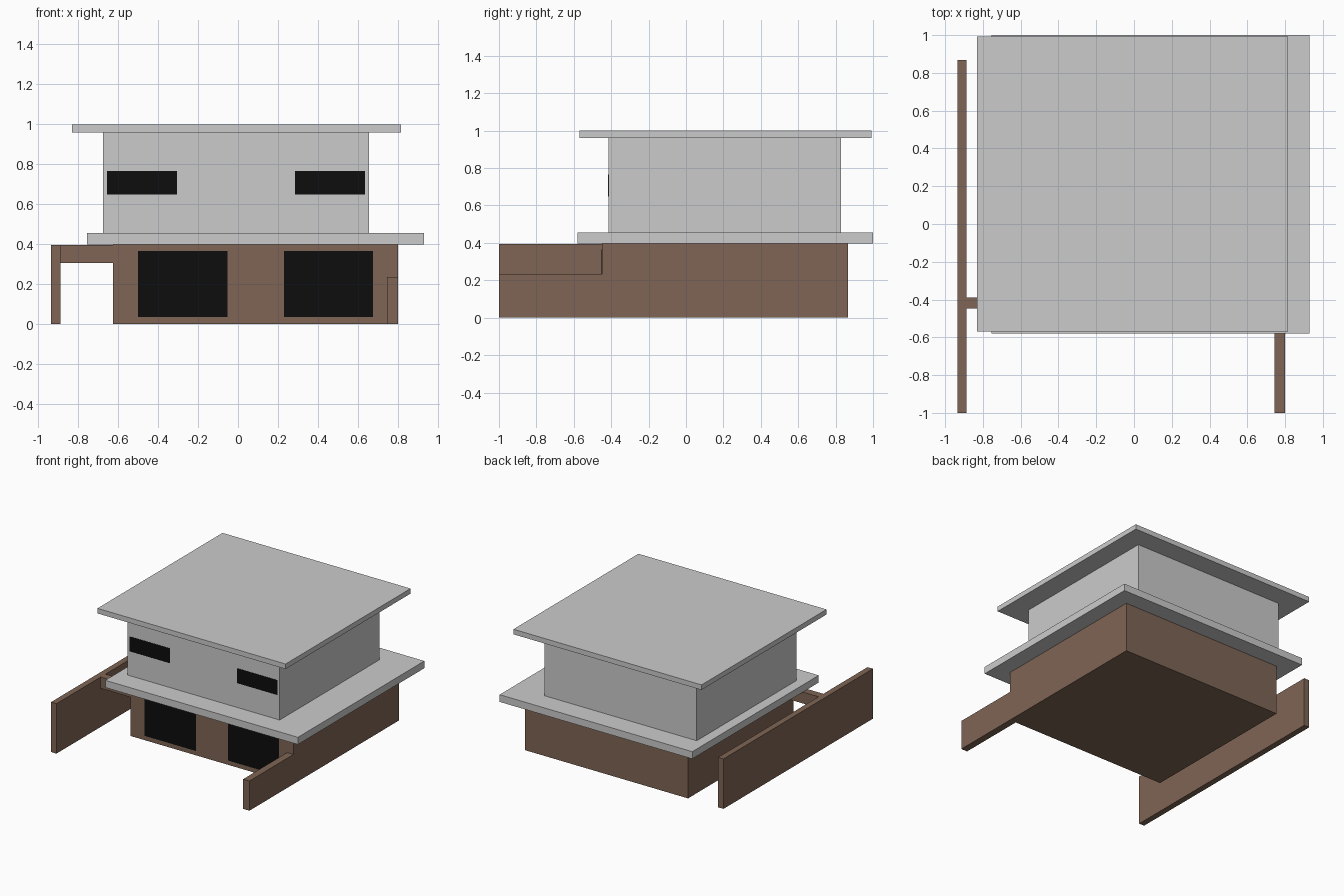
import bpy
from mathutils import Vector

if "Cube" in bpy.data.objects:
    bpy.data.objects.remove(bpy.data.objects["Cube"])


def material(name, rgb):
    m = bpy.data.materials.new(name)
    m.diffuse_color = (*rgb, 1)
    m.use_nodes = True
    m.node_tree.nodes["Principled BSDF"].inputs["Base Color"].default_value = m.diffuse_color
    return m


def box(name, x, y, z, mat=None):
    """Axis-aligned box from (min, max) ranges."""
    lo, hi = (Vector(v) for v in zip(x, y, z))
    bpy.ops.mesh.primitive_cube_add(size=1)
    ob = bpy.context.object
    ob.name = name
    for v in ob.data.vertices:
        v.co = [lo[i] if v.co[i] < 0 else hi[i] for i in range(3)]
    if mat:
        ob.data.materials.append(mat)
    return ob


brown = material("brown_wall", (0.21, 0.13, 0.09))
black = material("dark_glass", (0.004, 0.004, 0.004))

# Ground floor, floor slab, upper floor and flat roof
box("ground_floor", (-0.625, 0.80), (-0.45, 0.867), (0, 0.398), brown)
box("floor_slab", (-0.755, 0.93), (-0.58, 1.0), (0.398, 0.455))
box("upper_floor", (-0.675, 0.655), (-0.415, 0.83), (0.455, 0.96))
box("roof", (-0.83, 0.815), (-0.57, 0.992), (0.96, 1.0))

# Boundary walls and the beam joining the left one to the house
box("left_wall", (-0.935, -0.888), (-1.0, 0.867), (0, 0.395), brown)
box("link_beam", (-0.888, -0.625), (-0.448, -0.388), (0.305, 0.395), brown)
box("right_front_wall", (0.745, 0.80), (-1.0, -0.45), (0, 0.235), brown)

# Dark openings on the front, nearly flush with the walls
for side, x_up, x_low in (("left", (-0.655, -0.305), (-0.50, -0.053)),
                          ("right", (0.285, 0.636), (0.23, 0.675))):
    box(f"{side}_window", x_up, (-0.417, -0.41), (0.648, 0.765), black)
    box(f"{side}_garage_door", x_low, (-0.452, -0.445), (0.035, 0.365), black)
